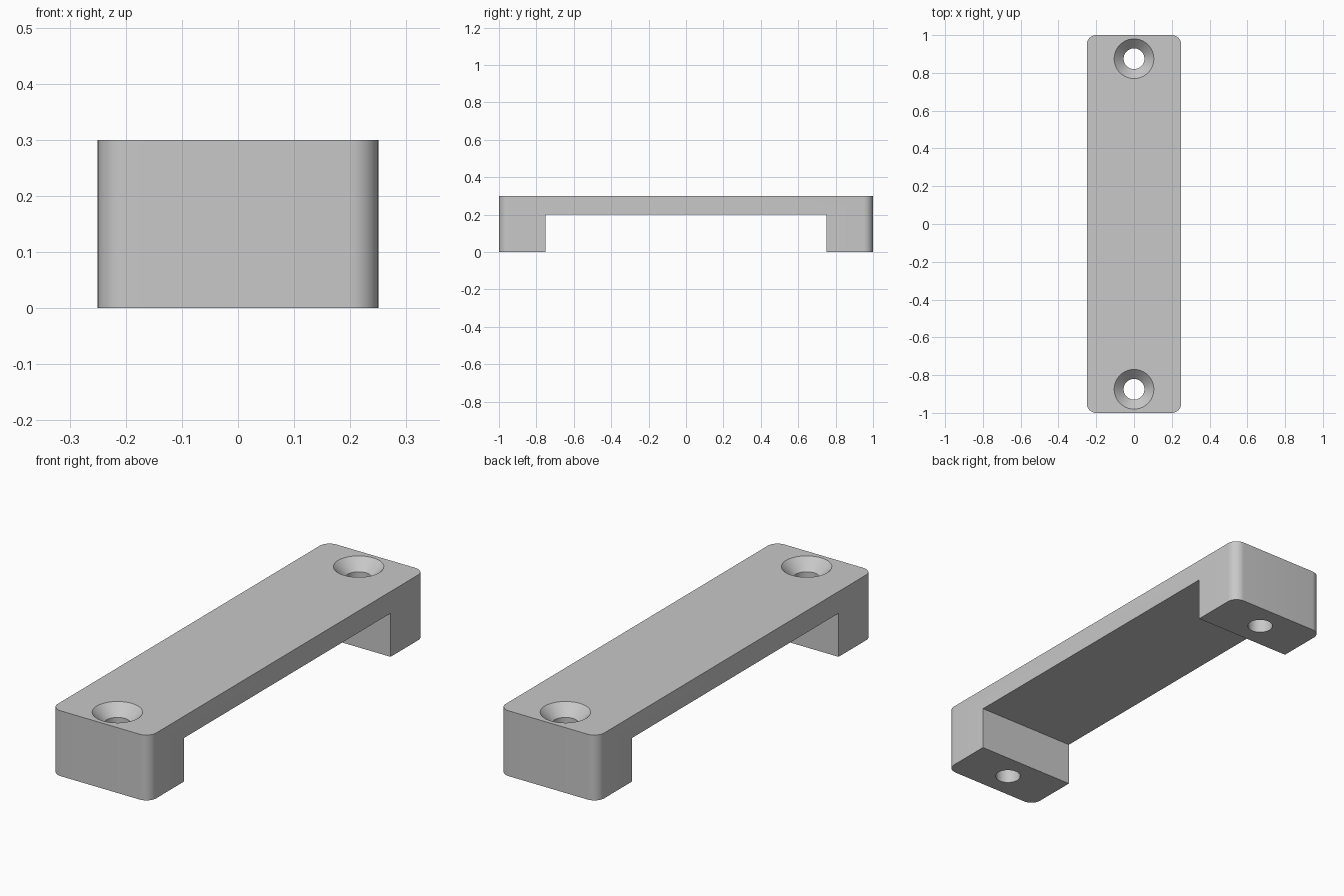
import bpy
import bmesh
from math import radians

WIDTH, LENGTH, HEIGHT = 0.5, 2.0, 0.3
LEG_INNER, UNDERSIDE = 0.75, 0.2
CORNER = 0.05
HOLE_Y, HOLE_R, SINK_R, SINK_DEPTH = 0.875, 0.055, 0.105, 0.05

cube = bpy.data.objects.get("Cube")
if cube:
    bpy.data.objects.remove(cube, do_unlink=True)

grey = bpy.data.materials.new("plain grey")
grey.use_nodes = True
colour = (0.58, 0.58, 0.58, 1)
grey.diffuse_color = colour
grey.node_tree.nodes["Principled BSDF"].inputs["Base Color"].default_value = colour


def add_object(name, bm):
    bmesh.ops.recalc_face_normals(bm, faces=bm.faces[:])
    mesh = bpy.data.meshes.new(name)
    bm.to_mesh(mesh)
    bm.free()
    mesh.materials.append(grey)
    obj = bpy.data.objects.new(name, mesh)
    bpy.context.collection.objects.link(obj)
    return obj


# Handle: side profile swept across the width, with rounded end corners
end = LENGTH / 2
profile = [(-end, 0), (-LEG_INNER, 0), (-LEG_INNER, UNDERSIDE), (LEG_INNER, UNDERSIDE),
           (LEG_INNER, 0), (end, 0), (end, HEIGHT), (-end, HEIGHT)]
bm = bmesh.new()
side = bm.faces.new([bm.verts.new((-WIDTH / 2, y, z)) for y, z in profile])
swept = bmesh.ops.extrude_face_region(bm, geom=[side])["geom"]
bmesh.ops.translate(bm, vec=(WIDTH, 0, 0),
                    verts=[v for v in swept if isinstance(v, bmesh.types.BMVert)])
corners = [e for e in bm.edges if all(abs(abs(v.co.y) - end) < 1e-4 for v in e.verts)
           and abs(e.verts[0].co.z - e.verts[1].co.z) > 0.1]
bmesh.ops.bevel(bm, geom=corners, offset=CORNER, segments=12, profile=0.5, affect="EDGES")
handle = add_object("handle", bm)


# Countersunk screw hole cutter: stacked rings skinned into one solid
def screw_hole_cutter(name, y):
    bm = bmesh.new()
    over = 0.02
    rings = []
    for radius, z in [(HOLE_R, -over), (HOLE_R, HEIGHT - SINK_DEPTH),
                      (SINK_R, HEIGHT), (SINK_R + over, HEIGHT + over)]:
        ring = bmesh.ops.create_circle(bm, radius=radius, segments=64)["verts"]
        bmesh.ops.translate(bm, vec=(0, y, z), verts=ring)
        rings.append(ring)
    for low, high in zip(rings, rings[1:]):
        for i in range(len(low)):
            bm.faces.new((low[i - 1], low[i], high[i], high[i - 1]))
    bm.faces.new(rings[0])
    bm.faces.new(rings[-1])
    cutter = add_object(name, bm)
    cutter.hide_render = True
    return cutter


cutters = [screw_hole_cutter("front_hole_cutter", -HOLE_Y),
           screw_hole_cutter("back_hole_cutter", HOLE_Y)]
bpy.ops.object.select_all(action="DESELECT")
handle.select_set(True)
bpy.context.view_layer.objects.active = handle
for cutter in cutters:
    cut = handle.modifiers.new(cutter.name, "BOOLEAN")
    cut.operation = "DIFFERENCE"
    cut.solver = "EXACT"
    cut.object = cutter
    bpy.ops.object.modifier_apply(modifier=cut.name)
    bpy.data.objects.remove(cutter, do_unlink=True)

# Smooth the rounded corners and holes, keep the hard edges
bpy.ops.object.shade_smooth_by_angle(angle=radians(30))
